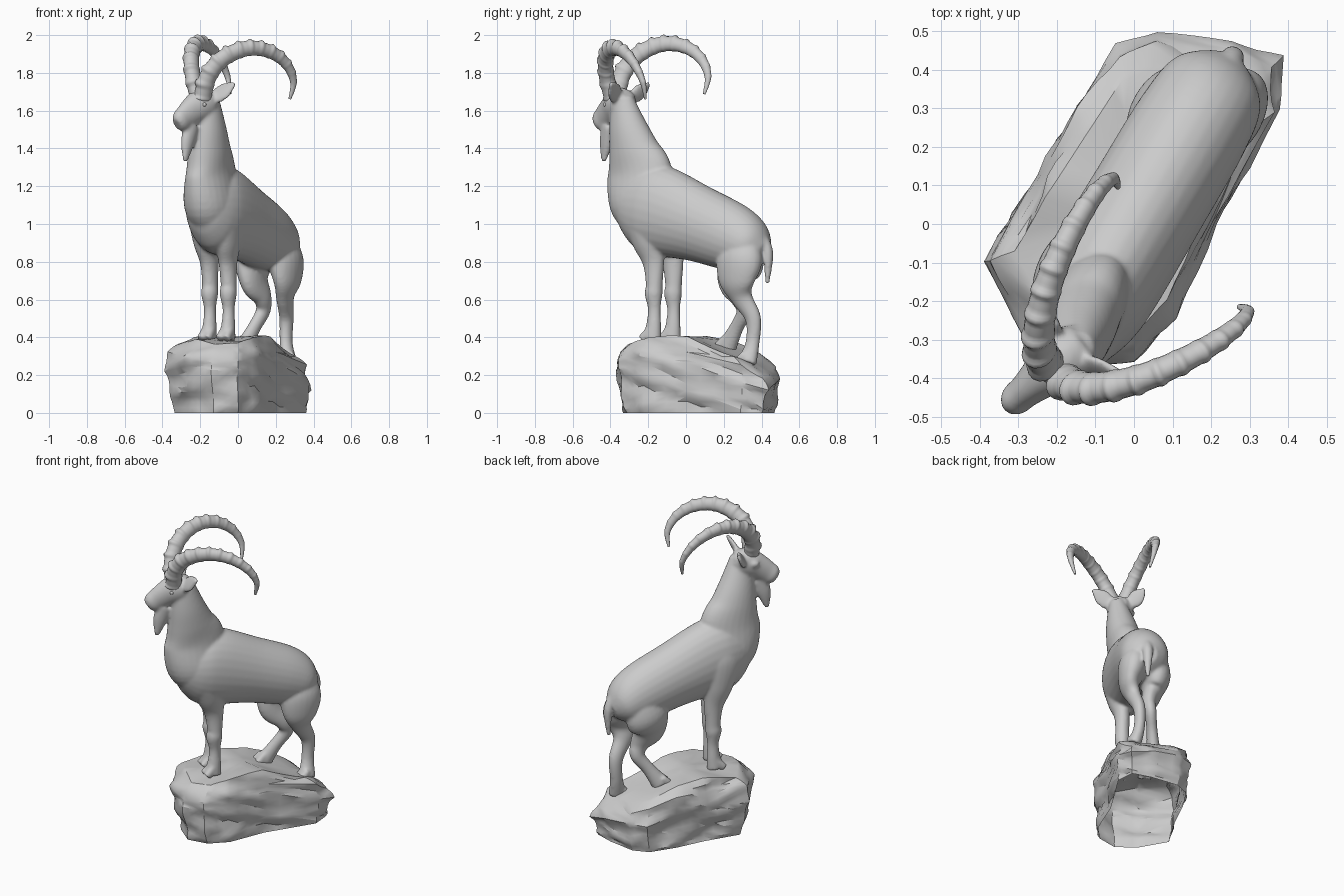
import bpy, bmesh, math, random
from mathutils import Vector, noise

if "Cube" in bpy.data.objects:
    bpy.data.objects.remove(bpy.data.objects["Cube"])

random.seed(4)
UP = Vector((0, 0, 1))
BACK, SIDE = Vector((0.51, 0.86, 0)), Vector((0.86, -0.51, 0))      # body frame
HBACK, HSIDE = Vector((0.70, 0.71, 0)), Vector((0.71, -0.70, 0))    # head is turned further


def uv(u, v, z, *r):
    """Station in the body frame: along, across, height, radii."""
    return (*(BACK * u + SIDE * v + UP * z), *r)


def spline(pts, steps):
    """Catmull-Rom through tuples of any length."""
    out, n = [], len(pts)
    for i in range(n - 1):
        a, b, c, d = (pts[max(0, min(n - 1, i + k))] for k in (-1, 0, 1, 2))
        for s in range(steps):
            t = s / steps
            out.append([0.5 * (2*q + (r - p)*t + (2*p - 5*q + 4*r - w)*t*t + (3*q - p - 3*r + w)*t**3)
                        for p, q, r, w in zip(a, b, c, d)])
    return out + [list(pts[-1])]


def skin(bm, rings):
    n = len(rings[0])
    for r, s in zip(rings, rings[1:]):
        for k in range(n):
            bm.faces.new((r[k], r[(k + 1) % n], s[(k + 1) % n], s[k]))


def tube(bm, pts, ref, steps=6, sides=22, shape=lambda t, ang: 1):
    """Loft ellipses (x, y, z, radius along ref, other radius) along a smooth path."""
    st = spline(pts, steps)
    cen = [Vector(s[:3]) for s in st]
    last, rings = len(cen) - 1, []
    for i, c in enumerate(cen):
        t = (cen[min(i + 1, last)] - cen[max(i - 1, 0)]).normalized()
        a = (ref - t * ref.dot(t)).normalized()
        b = t.cross(a)
        angs = [math.tau * k / sides for k in range(sides)]
        rings.append([bm.verts.new(c + (a * math.cos(g) * st[i][3] + b * math.sin(g) * st[i][4]) * shape(i / last, g))
                      for g in angs])
    skin(bm, rings)
    bm.faces.new(rings[0][::-1])
    bm.faces.new(rings[-1])


def finish(bm, name, angle=None):
    bmesh.ops.recalc_face_normals(bm, faces=bm.faces)
    me = bpy.data.meshes.new(name)
    bm.to_mesh(me)
    bm.free()
    ob = bpy.data.objects.new(name, me)
    bpy.context.collection.objects.link(ob)
    if angle:
        bpy.ops.object.select_all(action='DESELECT')
        ob.select_set(True)
        bpy.context.view_layer.objects.active = ob
        bpy.ops.object.shade_smooth_by_angle(angle=math.radians(angle))
    return ob


# Torso and neck: (along, height, half width, half depth)
bm = bmesh.new()
torso = [(-.42, 1.1, .06, .07), (-.36, 1.1, .11, .15), (-.27, 1.09, .146, .22), (-.16, 1.07, .158, .24),
         (.08, 1.0, .156, .203), (.3, .925, .152, .178), (.42, .875, .13, .13), (.485, .85, .06, .06)]
tube(bm, [uv(u, 0, *r) for u, *r in torso], SIDE, sides=28)
neck = [(-.24, .97, .09, .09), (-.28, 1.1, .13, .172), (-.285, 1.27, .106, .19),
        (-.318, 1.4, .1, .142), (-.345, 1.52, .085, .105), (-.37, 1.67, .05, .06)]
tube(bm, [uv(u, max(0, z - 1.3) * .11, z, *r) for u, z, *r in neck], SIDE, sides=28)

# Head from poll to muzzle: (position along, half width, half depth)
poll, muzzle = Vector((-.13, -.30, 0)), Vector((-.322, -.468, 0))
head = [(0, .05, .05), (.2, .076, .082), (.4, .073, .088), (.6, .056, .08), (.8, .044, .068), (.92, .042, .06), (1, .028, .038)]
tube(bm, [(*(poll.lerp(muzzle, t) + UP * (1.655 - .13 * t ** 1.5)), w, h) for t, w, h in head], HSIDE)

# Beard and tail
tube(bm, [(-.245, -.405, 1.52, .035, .05), (-.266, -.422, 1.43, .028, .043), (-.28, -.437, 1.33, .01, .014)], HSIDE)
tube(bm, [uv(.45, 0, .95, .03, .03), uv(.505, 0, .85, .031, .027), uv(.5, 0, .685, .013, .012)], SIDE)

# Ears and brows on both sides of the head
crown = Vector((-.183, -.333, 1.655))
for s, reach in ((1, 1), (-1, .8)):
    tube(bm, [(*(crown + HSIDE * s * (.045 + .122 * t * reach) + HBACK * (.01 + .06 * t * reach) + UP * .09 * t),
               .022 - .012 * t, .01 + .13 * (t + .12) * (1 - t)) for t in (0, .33, .66, 1)], UP * .25 - HBACK)
    brow = crown + HSIDE * s * .052 - HBACK * .055 - UP * .01
    tube(bm, [(*(brow + HBACK * .028 * k), .024 - .01 * abs(k), .024 - .01 * abs(k)) for k in (-1, 0, 1)], HSIDE)

# Front legs share one profile: (height, offset along, outward spread, half width, half depth)
front = [(1.19, -.04, .9, .03, .06), (1.08, -.04, 1, .062, .12), (.92, -.015, .4, .064, .094), (.8, .01, 0, .046, .062),
         (.68, .016, 0, .041, .046), (.63, .012, 0, .044, .049), (.55, .016, 0, .031, .035), (.46, .012, 0, .036, .042),
         (.39, 0, 0, .042, .055)]
legs = [[uv(u + o, v + k * out, z, *r) for z, o, k, *r in front]
        for u, v, out in ((-.186, .043, .043), (-.148, -.094, -.008))]

# Hind legs share their thickness; one stands straight, one steps forward
thick = [(.05, .07), (.085, .13), (.06, .108), (.043, .062), (.036, .045), (.033, .039), (.042, .056)]
planted = [(.22, .3, .97), (.247, .285, .82), (.262, .27, .7), (.25, .295, .61), (.257, .355, .5), (.255, .352, .37), (.27, .322, .265)]
stepping = [(.11, .33, .96), (.078, .295, .81), (.085, .265, .7), (.13, .29, .61), (.133, .31, .54), (.085, .267, .45), (.03, .215, .345)]
legs += [[(*p, *r) for p, r in zip(path, thick)] for path in (planted, stepping)]
for leg in legs:
    tube(bm, leg, SIDE)
    foot = Vector(leg[-1][:3])
    for s in (1, -1):   # cloven toes
        tube(bm, [(*(foot + SIDE * s * .023 - BACK * .045 * t + UP * .05 * (1 - t)), .016 + .005 * t, .02 + .007 * t)
                  for t in (0, .5, 1)], SIDE)

# Fuse all overlapping parts into one smooth animal
body = finish(bm, "goat_body")
rm = body.modifiers.new("fuse", 'REMESH')
rm.mode, rm.voxel_size, rm.use_smooth_shade = 'VOXEL', 0.0085, True
sm = body.modifiers.new("soften", 'SMOOTH')
sm.factor, sm.iterations = 0.5, 9


# Horns: one arc in the head frame (back, out, height), mirrored, with growth ridges
def ridged(t, ang):
    bump = max(0, math.sin(t * math.tau * 14)) ** 1.5
    outer = .2 + .8 * max(0, math.sin(ang))
    return .95 + .24 * bump * outer * min(1, (1 - t) * 2.5)


arc = [(0, .015, 1.66), (0, .056, 1.78), (.045, .11, 1.875), (.13, .166, 1.93), (.224, .207, 1.942),
       (.325, .238, 1.913), (.408, .252, 1.85), (.456, .246, 1.765), (.452, .222, 1.675)]
for s in (1, -1):
    path = [Vector((-.2, -.38, 0)) + HBACK * f + HSIDE * s * o + UP * (z - .06 * o * s) for f, o, z in arc]
    normal = (path[4] - path[0]).cross(path[-1] - path[0]).normalized()
    size = [.05 - .042 * (i / 8) ** 2.2 for i in range(9)]
    bm = bmesh.new()
    tube(bm, [(*p, r * .85, r) for p, r in zip(path, size)], normal, steps=17, sides=18, shape=ridged)
    finish(bm, "horn", 50)
    # Eye
    bm = bmesh.new()
    bmesh.ops.create_uvsphere(bm, u_segments=14, v_segments=8, radius=.012)
    bmesh.ops.translate(bm, verts=bm.verts, vec=Vector((-.222, -.384, 1.632)) + HSIDE * s * .06)
    finish(bm, "eye", 60)

# Rock: jittered rings of one outline, open below, then broken up with stretched noise
outline = [(-.39, -.1), (-.25, .13), (-.14, .3), (-.04, .45), (.06, .49), (.25, .46), (.37, .42), (.38, .3),
           (.215, .0), (.11, -.26), (.0, -.37), (-.15, -.395), (-.28, -.29)]
mid = Vector((0, .05))
bm = bmesh.new()
rings = []
for frac, sc in ((0, .86), (.3, .92), (.65, .99), (.86, .96), (1, .8)):
    rough = 1 if 0 < frac < 1 else 0
    ring = []
    for xy in outline:
        wide = .09 * (1 - frac) if xy[1] > .25 else 0
        p = mid + (Vector(xy) - mid) * (sc + wide + rough * random.uniform(-.035, .025))
        top = .405 - .4 * max(0, .51 * p.x + .86 * p.y - .1) - .4 * max(0, -.2 - p.y) - .3 * max(0, -.2 - p.x)
        ring.append(bm.verts.new((p.x, p.y, top * frac + rough * random.uniform(-.025, .025))))
    rings.append(ring)
skin(bm, rings)
peak = bm.verts.new((0, .05, .405))
for a, b in zip(rings[-1], rings[-1][1:] + rings[-1][:1]):
    bm.faces.new((a, b, peak))
bmesh.ops.triangulate(bm, faces=[f for f in bm.faces if len(f.verts) == 4])
bmesh.ops.subdivide_edges(bm, edges=bm.edges[:], cuts=3, use_grid_fill=True)
bmesh.ops.recalc_face_normals(bm, faces=bm.faces)
bm.normal_update()
for v in bm.verts:
    if v.co.z > .004:
        q = Vector((v.co.x * 4, v.co.y * 4, v.co.z * 13 + v.co.y * 5))   # slanting strata
        amp = .017 if v.normal.z < .7 else .008
        v.co += v.normal * amp * (noise.noise(q) * 1.4 + noise.noise(q * 2.3) * .6)
finish(bm, "rock_base", 28)
